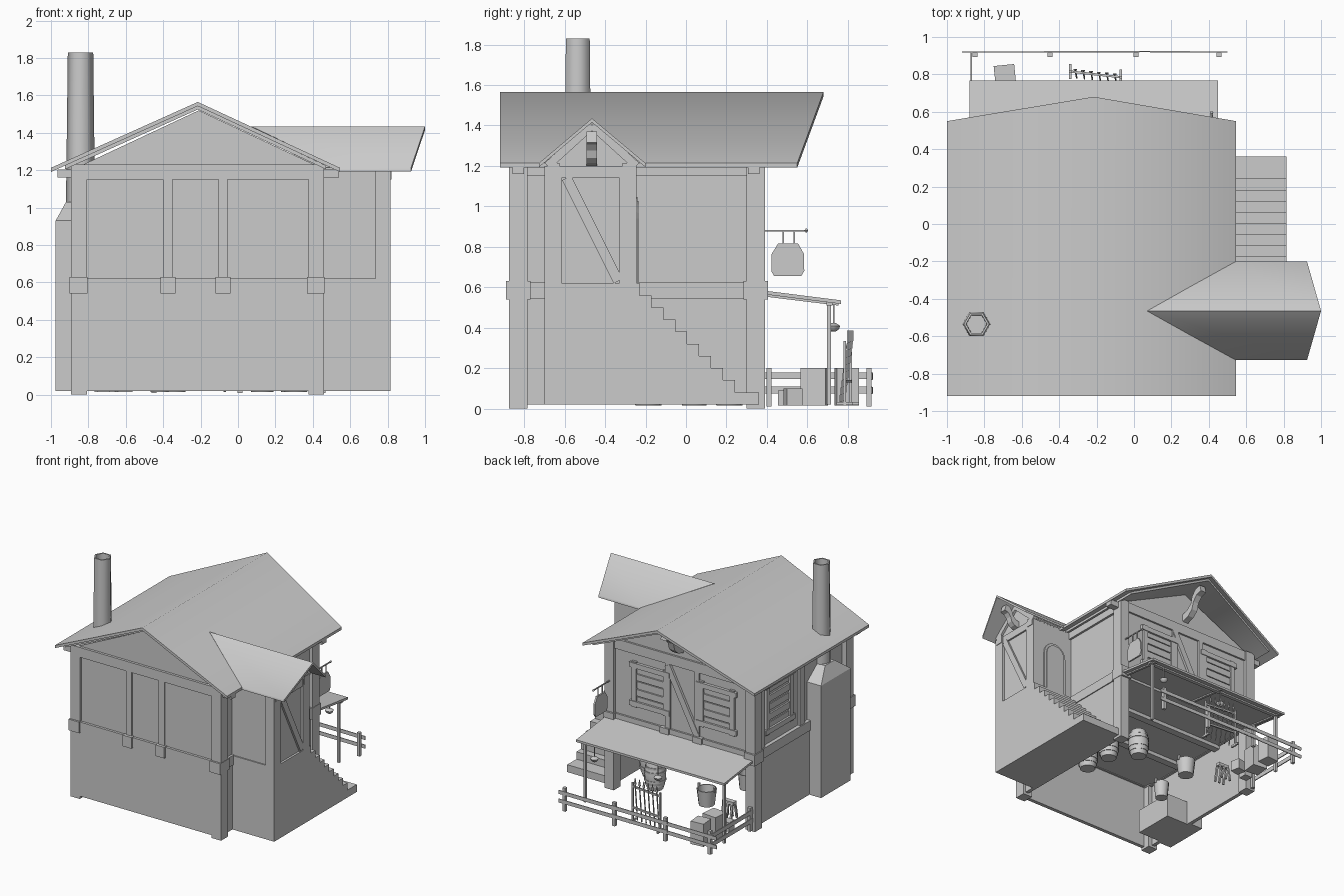
import bpy, bmesh, math
from mathutils import Vector

if "Cube" in bpy.data.objects:
    bpy.data.objects.remove(bpy.data.objects["Cube"])


def mesh(name, verts, faces, smooth=0):
    me = bpy.data.meshes.new(name)
    me.from_pydata([tuple(v) for v in verts], [], faces)
    bm = bmesh.new()
    bm.from_mesh(me)
    bmesh.ops.recalc_face_normals(bm, faces=bm.faces)
    bm.to_mesh(me)
    bm.free()
    if smooth:
        me.shade_smooth()
        me.set_sharp_from_angle(angle=math.radians(smooth))
    ob = bpy.data.objects.new(name, me)
    bpy.context.collection.objects.link(ob)
    return ob


def loft(name, a, b, smooth=0):
    n = len(a)
    sides = [(i, (i + 1) % n, n + (i + 1) % n, n + i) for i in range(n)]
    return mesh(name, list(a) + list(b), [tuple(range(n)), tuple(range(n, 2 * n))] + sides, smooth)


def prism(name, pts, axis, lo, hi):
    def at(p, t):
        return (t, p[0], p[1]) if axis == 'x' else (p[0], t, p[1]) if axis == 'y' else (p[0], p[1], t)
    return loft(name, [at(p, lo) for p in pts], [at(p, hi) for p in pts])


def box(name, x0, x1, y0, y1, z0, z1):
    return prism(name, [(x0, y0), (x1, y0), (x1, y1), (x0, y1)], 'z', z0, z1)


def beam(name, p, q, w, d, side=(1, 0, 0)):
    """Rectangular bar from p to q; w is measured along side, d across it."""
    p, q, s = Vector(p), Vector(q), Vector(side)
    t = (q - p).cross(s).normalized() * d / 2
    s = t.cross(q - p).normalized() * w / 2
    c = [s + t, s - t, -s - t, -s + t]
    return loft(name, [p + o for o in c], [q + o for o in c])


def lathe(name, profile, x, y, z, n=12):
    v = [(x + r * math.cos(2 * math.pi * i / n), y + r * math.sin(2 * math.pi * i / n), z + h)
         for r, h in profile for i in range(n)]
    f = [(k * n + i, k * n + (i + 1) % n, (k + 1) * n + (i + 1) % n, (k + 1) * n + i)
         for k in range(len(profile) - 1) for i in range(n)]
    last = (len(profile) - 1) * n
    return mesh(name, v, f + [tuple(range(n)), tuple(range(last, last + n))], 62)


def roof(name, near, far, t):
    """Two slopes sharing a ridge; near and far are (eave, ridge, eave)."""
    def ring(pts):
        return pts + [(x, y, z - t) for x, y, z in pts[::-1]]
    return loft(name, ring(near), ring(far), 60)


# ground floor: walls on three sides, open at the back and below
box("front_wall_lower", -.87, .44, -.87, -.84, .02, .56)
box("left_wall_lower", -.87, -.84, -.86, .37, .02, .56)
box("right_wall_lower", .41, .44, -.86, .32, .02, .56)

# upper floor with gable ends
prism("upper_floor", [(-.85, .55), (.43, .55), (.43, 1.22), (-.21, 1.52), (-.85, 1.22)], 'y', -.855, .365)
for y in (-.4, 0):
    box("ceiling_joist", -.85, .43, y - .03, y + .03, .52, .565)

# timber frame: corner posts, floor beams, top plates, studs
for x in (-.85, .418):
    for y in (-.83, .345):
        box("corner_post", x - .042, x + .042, y - .045, y + .045, 0, 1.23)
        box("post_collar", x - .05, x + .045, y - .06, y + .06, .54, .63)
    box("floor_beam_side", x - .03, x + .03, -.86, .37, .545, .625)
    box("top_plate_side", x - .03, x + .03, -.86, .37, 1.15, 1.21)
for y in (-.85, .355):
    box("floor_beam", -.87, .44, y - .025, y + .025, .545, .625)
    box("top_plate", -.87, .44, y - .025, y + .025, 1.15, 1.23)
for y in (-.83, .335):
    box("eave_beam", -.965, .54, y - .028, y + .028, 1.16, 1.205)
for x in (-.375, -.08):
    for y in (-.865, .37):
        box("joist_end", x - .04, x + .04, y - .025, y + .025, .54, .63)
    box("front_stud", x - .025, x + .025, -.867, -.84, .62, 1.16)

# main roof, ridge projecting at the back
roof("main_roof", [(-1, -.92, 1.213), (-.215, -.92, 1.565), (.545, -.92, 1.213)],
     [(-1, .55, 1.213), (-.215, .68, 1.565), (.545, .55, 1.213)], .022)
roof("main_roof_lining", [(-.925, -.89, 1.225), (-.215, -.89, 1.545), (.47, -.89, 1.225)],
     [(-.925, .525, 1.225), (-.215, .645, 1.545), (.47, .525, 1.225)], .02)

# side entrance wing with landing and stairs
steps = [(-.70, .02), (-.70, .62)]
for i in range(10):
    y, z = -.23 + .059 * i, .62 - .06 * i
    steps += [(y, z), (y, z - .06)]
prism("stairs", steps[:-1] + [(.36, .08), (.36, .02)], 'x', .44, .815)
prism("wing_upper", [(-.69, .6), (-.25, .6), (-.25, 1.2), (-.47, 1.39), (-.69, 1.2)], 'x', .3, .798)
for y in (-.655, -.285):
    box("wing_post", .735, .815, y - .045, y + .04, .62, 1.2)
    box("wing_plate", .42, .82, y - .03, y + .03, 1.15, 1.215)
box("wing_crossbeam", .77, .812, -.7, -.245, 1.14, 1.2)
beam("wing_brace", (.80, -.59, 1.14), (.80, -.335, .63), .03, .05)
roof("wing_roof", [(.925, -.728, 1.213), (1, -.465, 1.435), (.925, -.2, 1.213)],
     [(.54, -.728, 1.213), (.07, -.465, 1.435), (.54, -.2, 1.213)], .02)
for s in (-1, 1):
    beam("wing_rafter", (.80, -.465, 1.40), (.80, -.465 + s * .22, 1.2), .035, .04)

# arched door at the head of the stairs
for name, r, y in (("door_frame", .105, -.24), ("door", .085, -.232)):
    arch = [(.60 + r * math.cos(math.pi * i / 10), .94 + r * math.sin(math.pi * i / 10)) for i in range(11)]
    prism(name, [(.60 + r, .62)] + arch + [(.60 - r, .62)], 'y', -.26, y)


# curved brackets under both ridges
def bracket(name, axis, mid, wall, base, size):
    path = [(0, 0), (.1, .04), (.3, .1), (.5, .28), (.58, .55), (.75, .75), (1, .82)]
    out = [(wall + u * size, base + v * size) for u, v in path]
    top = [(wall + u * size - .015, base + v * size + .055) for u, v in path]
    prism(name, out + top[::-1], axis, mid - .026, mid + .026)


bracket("back_bracket", 'x', -.21, .37, 1.27, .22)
bracket("wing_bracket", 'y', -.465, .80, 1.2, .14)


# slatted shutters; local axis u runs along the wall
def shutter(along, wall, sign, u0, u1, z0, z1):
    def part(name, a, b, c, d, depth):
        lo, hi = sorted((wall - sign * .02, wall + sign * depth))
        if along == 'x':
            return box(name, a, b, lo, hi, c, d)
        return box(name, lo, hi, a, b, c, d)
    for u in (u0, u1):
        part("window_jamb", u - .02, u + .02, z0 - .03, z1 + .03, .017)
    for z in (z0, z1):
        part("window_rail", u0 - .04, u1 + .04, z - .02, z + .02, .023)
    for i in range(5):
        z = z0 + (i + .5) * (z1 - z0) / 5
        part("window_slat", u0, u1, z - .028, z + .024, .007 + .006 * (i % 2))


shutter('x', .365, 1, -.08, .2, .75, 1.06)
shutter('x', .365, 1, -.68, -.40, .75, 1.06)
shutter('y', -.85, -1, -.12, .18, .73, 1.1)
beam("back_brace", (-.1, .37, 1.14), (-.36, .37, .64), .03, .05, (0, 1, 0))
for x in (-.36, -.1):
    box("back_stud", x - .022, x + .022, .35, .38, .62, 1.16)
for y in (.26, -.25):
    box("left_stud", -.872, -.84, y - .03, y + .03, .62, 1.16)

# chimney with tapered shoulder and six-sided flue
box("chimney_base", -.975, -.84, -.72, -.34, .02, .93)
loft("chimney_shoulder", [(-.975, -.72, .93), (-.84, -.72, .93), (-.84, -.34, .93), (-.975, -.34, .93)],
     [(-.92, -.59, 1.03), (-.84, -.59, 1.03), (-.84, -.47, 1.03), (-.92, -.47, 1.03)])
lathe("flue", [(.078, 1.0), (.068, 1.83), (.056, 1.83), (.054, 1.75)], -.842, -.535, 0, 6)
box("hearth", -.84, -.64, -.70, -.36, .02, .22)

# back lean-to roof on posts
slab_top = [(-.88, .37, .585), (.45, .37, .585), (.45, .767, .535), (-.88, .767, .535)]
loft("lean_to_roof", slab_top, [(x, y, z - .018) for x, y, z in slab_top])
box("lean_to_beam", -.87, .44, .695, .725, .51, .535)
for x in (.41, -.25, -.84):
    beam("lean_to_rafter", (x, .37, .562), (x, .755, .515), .02, .012)
for x in (.41, -.84):
    box("lean_to_post", x - .01, x + .01, .698, .718, .02, .52)

# fence around the yard
for x, y in ((-.85, .905), (-.45, .905), (.01, .905), (.455, .905), (-.86, .41)):
    box("fence_post", x - .013, x + .013, y - .013, y + .013, .01, .2)
for z in (.092, .162):
    beam("fence_rail_left", (-.87, .38, z), (-.87, .92, z), .008, .034)
    beam("fence_rail_back", (-.92, .92, z - .006), (.03, .921, z), .006, .03, (0, 1, 0))
    beam("fence_rail_back", (-.48, .923, z), (.5, .92, z - .004), .006, .03, (0, 1, 0))

# hanging board on its iron arm
beam("sign_arm", (.415, .37, .88), (.415, .6, .88), .008, .008)
lathe("sign_knob", [(.003, -.01), (.01, 0), (.003, .01)], .415, .595, .88, 6)
for y in (.48, .535):
    beam("sign_chain", (.415, y, .88), (.415, y, .81), .007, .007)
prism("sign_board", [(.435, .655), (.57, .655), (.585, .68), (.583, .765), (.555, .815),
                     (.455, .815), (.424, .765), (.422, .68)], 'x', .408, .422)

# hanging lamps under the lean-to
for x in (.31, -.26):
    beam("lamp_chain", (x, .73, .52), (x, .73, .42), .007, .007)
    lathe("lamp_bowl", [(.01, 0), (.026, .012), (.033, .028), (.012, .042)], x, .73, .38, 8)

# barrels with hoops
for x, y in ((.31, -.19), (.29, .04), (.13, .21)):
    lathe("barrel", [(.06, 0), (.077, .06), (.082, .11), (.077, .16), (.06, .22), (.052, .22), (.05, .205)], x, y, .015)
    for z, r in ((.035, .074), (.07, .083), (.14, .083), (.175, .074)):
        lathe("barrel_hoop", [(r, 0), (r, .016)], x, y, .015 + z)

# buckets and a work stool
for x, y, r in ((-.34, .22, .075), (-.42, -.17, .06)):
    lathe("bucket", [(r * .8, 0), (r, .13), (r * .88, .13), (r * .7, .02)], x, y, .015)
    for s in (-1, 1):
        box("bucket_lug", x + s * r * .93 - .008, x + s * r * .93 + .008, y - .01, y + .01, .13, .17)
box("stool_seat", -.67, -.57, .31, .35, .14, .165)
for x in (-.66, -.62, -.58):
    for s in (-1, 1):
        beam("stool_leg", (x, .33 + s * .015, .15), (x, .33 + s * .04, .02), .015, .015)

# crates, slightly turned
for x, y, s, h, a in ((-.69, .795, .055, .2, .1), (-.7, .635, .062, .2, -.1),
                      (-.61, .53, .04, .1, .2), (-.72, .49, .035, .09, 0)):
    c, n = math.cos(a) * s, math.sin(a) * s
    prism("crate", [(x + c - n, y + n + c), (x - c - n, y - n + c),
                    (x - c + n, y - n - c), (x + c + n, y + n - c)], 'z', .015, h)

# rack of tall tools
ends = [Vector((-.34, .815, .015)), Vector((-.07, .785, .015))]
up = Vector((0, 0, 1))
for p in ends:
    beam("rack_post", p, p + up * .32, .014, .014)
    beam("rack_foot", p - Vector((0, .04, -.01)), p + Vector((0, .04, .01)), .014, .016)
for z in (.12, .29):
    beam("rack_bar", ends[0] + up * z, ends[1] + up * z, .012, .014, (0, 1, 0))
for i in range(6):
    p = ends[0].lerp(ends[1], (i + .7) / 6.4)
    a, b = p + Vector((.004, -.03, .01)), p + Vector((-.004, .012, .32))
    beam("tool_shaft", a, b, .007, .007)
    prism("tool_tip", [(b.x - .01, b.z), (b.x + .01, b.z), (b.x, b.z + .05)], 'y', b.y - .004, b.y + .004)
